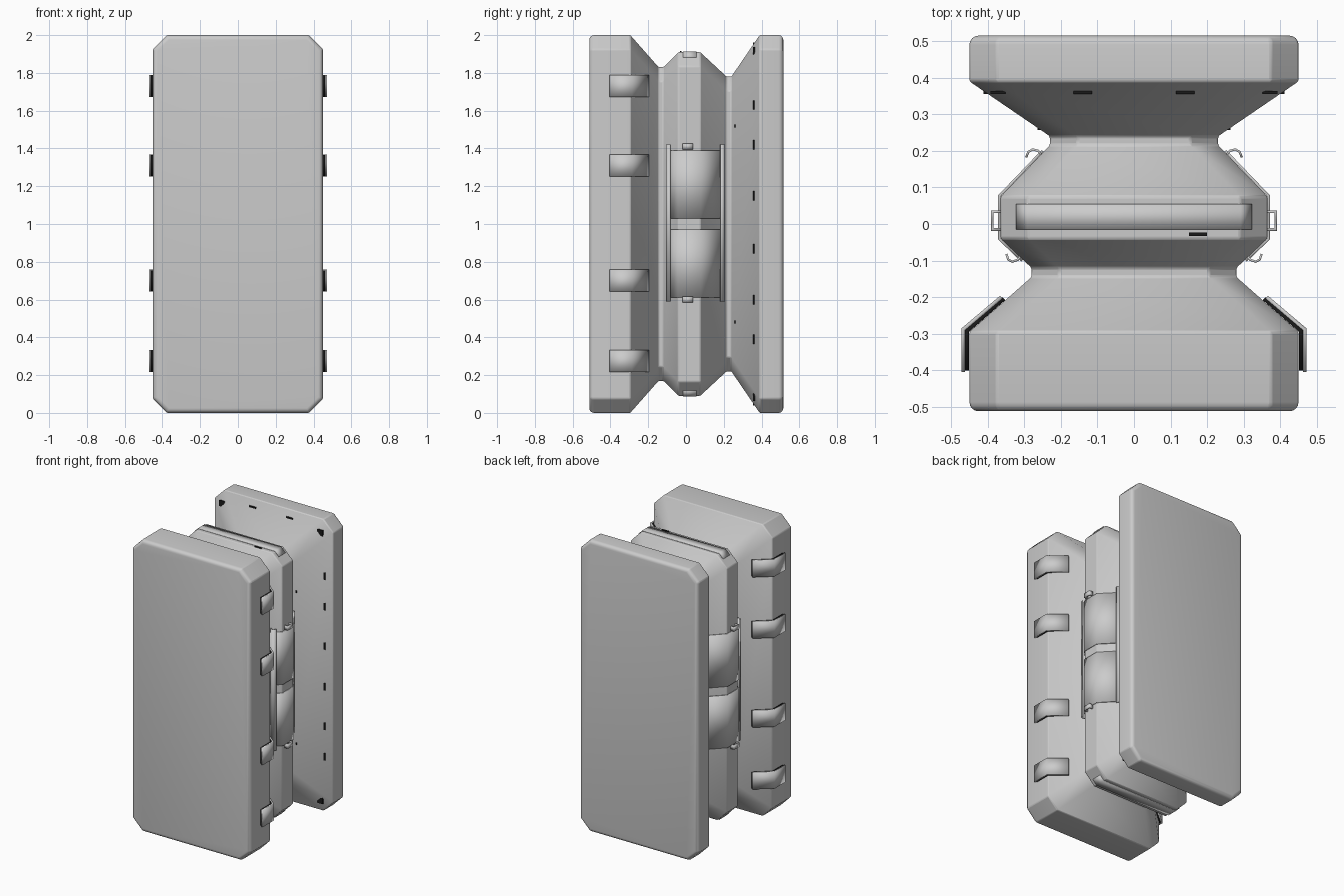
import bpy
import bmesh
from mathutils import Vector

cube = bpy.data.objects.get("Cube")
if cube:
    bpy.data.objects.remove(cube, do_unlink=True)


def material(name, value):
    m = bpy.data.materials.new(name)
    m.use_nodes = True
    colour = (value, value, value, 1)
    m.diffuse_color = colour
    m.node_tree.nodes["Principled BSDF"].inputs["Base Color"].default_value = colour
    return m


GREY = material("light grey", 0.6)
DARK = material("black", 0.01)


def finish(name, bm, mat, angle=0.6):
    bmesh.ops.recalc_face_normals(bm, faces=bm.faces)
    mesh = bpy.data.meshes.new(name)
    bm.to_mesh(mesh)
    bm.free()
    mesh.materials.append(mat)
    mesh.shade_smooth()
    mesh.set_sharp_from_angle(angle=angle)
    ob = bpy.data.objects.new(name, mesh)
    bpy.context.scene.collection.objects.link(ob)
    return ob


def strip(name, path, axis, lo, hi, thick, mat=GREY, mirror=True):
    """Thin bent sheet: a 2D path swept along y or z, thickened, mirrored in x."""
    bm = bmesh.new()
    rows = []
    for t in (lo, hi):
        rows.append([bm.verts.new((a, b, t) if axis == "z" else (a, t, b)) for a, b in path])
    for i in range(len(path) - 1):
        bm.faces.new((rows[0][i], rows[0][i + 1], rows[1][i + 1], rows[1][i]))
    ob = finish(name, bm, mat)
    sol = ob.modifiers.new("thickness", "SOLIDIFY")
    sol.thickness = thick
    sol.offset = 0
    sol.use_even_offset = True
    if mirror:
        ob.modifiers.new("mirror", "MIRROR")
    return ob


def boxes(name, items, mat):
    """Several axis-aligned boxes, given as (centre, size), in one object."""
    bm = bmesh.new()
    for centre, size in items:
        made = bmesh.ops.create_cube(bm, size=1)["verts"]
        for v in made:
            v.co = Vector(centre) + v.co * Vector(size)
    return finish(name, bm, mat)


# Main body: cut-corner rectangles lofted from front to back
sections = [(-0.512, 0.45, 1.0), (-0.295, 0.45, 1.0), (-0.145, 0.28, 0.83),
            (-0.12, 0.28, 0.83), (-0.04, 0.365, 0.91), (0.075, 0.365, 0.91),
            (0.215, 0.23, 0.78), (0.24, 0.23, 0.78), (0.39, 0.45, 1.0),
            (0.515, 0.45, 1.0)]
CUT = 0.075
bm = bmesh.new()
rings = []
for y, w, h in sections:
    quarter = [(w, h - CUT), (w - CUT, h)]
    outline = (quarter + [(-x, z) for x, z in reversed(quarter)]
               + [(-x, -z) for x, z in quarter]
               + [(x, -z) for x, z in reversed(quarter)])
    rings.append([bm.verts.new((x, y, 1 + z)) for x, z in outline])
for a, b in zip(rings, rings[1:]):
    for i in range(8):
        j = (i + 1) % 8
        bm.faces.new((a[i], a[j], b[j], b[i]))
bm.faces.new(rings[0])
bm.faces.new(rings[-1])
# Rounded outer rims
rims = [e for e in bm.edges
        if any(all(v in ring for v in e.verts) for ring in (rings[0], rings[-1]))]
bmesh.ops.bevel(bm, geom=rims, offset=0.025, segments=4, profile=0.5, affect="EDGES")
body = finish("body", bm, GREY)
soft = body.modifiers.new("soft edges", "BEVEL")
soft.width = 0.006
soft.segments = 2
soft.limit_method = "ANGLE"
soft.angle_limit = 0.6

# Bent side straps with dark backing on the front block
for n, z in enumerate((0.275, 0.70, 1.31, 1.73)):
    strip(f"side_strap_{n}", [(0.467, -0.405), (0.467, -0.288), (0.363, -0.2)],
          "z", z - 0.058, z + 0.058, 0.01)
    strip(f"strap_backing_{n}", [(0.456, -0.40), (0.456, -0.292), (0.356, -0.204)],
          "z", z - 0.055, z + 0.055, 0.011, DARK)

# Wrapped side panels on the middle block
wrap = [(0.306, -0.1), (0.368, -0.041), (0.368, 0.077), (0.25, 0.2)]
for n, (lo, hi) in enumerate(((0.61, 0.97), (1.03, 1.39))):
    strip(f"side_panel_{n}", wrap, "z", lo, hi, 0.007)

# Curled lips along the panel edges
strip("front_lip", [(0.308, -0.085), (0.318, -0.098), (0.333, -0.103),
                    (0.344, -0.097), (0.349, -0.082)], "z", 0.59, 1.42, 0.006)
strip("back_lip", [(0.25, 0.185), (0.262, 0.2), (0.277, 0.204),
                   (0.289, 0.197), (0.295, 0.182)], "z", 0.59, 1.42, 0.006)

# Square loops at the ends of the panels
for n, z in enumerate((0.6, 1.41)):
    strip(f"latch_loop_{n}", [(0.362, -0.015), (0.388, -0.015), (0.388, 0.033), (0.362, 0.033)],
          "z", z - 0.015, z + 0.015, 0.007)

# Shallow plates over the top and bottom of the middle block
for name, side in (("top_plate", 1), ("bottom_plate", -1)):
    half = [(0.32, 0.881), (0.29, 0.911)]
    path = [(x, 1 + side * z) for x, z in half]
    path += [(-x, z) for x, z in reversed(path)]
    strip(name, path, "y", -0.015, 0.055, 0.007, mirror=False)

# Small dark slots on the inner slope of the back block
slots = []
for s in (-1, 1):
    for z in (0.39, 0.6, 0.87, 1.15, 1.42, 1.63):
        slots.append(((s * 0.406, 0.36, z), (0.01, 0.008, 0.05)))
    for t in (-1, 1):
        slots.append(((s * 0.14, 0.36, 1 + t * 0.956), (0.05, 0.008, 0.01)))
        slots.append(((s * 0.372, 0.36, 1 + t * 0.918), (0.04, 0.008, 0.04)))
        slots.append(((s * 0.26, 0.26, 1 + t * 0.52), (0.008, 0.006, 0.016)))
slots.append(((0.175, -0.028, 1.91), (0.05, 0.01, 0.01)))
boxes("slots", slots, DARK)
